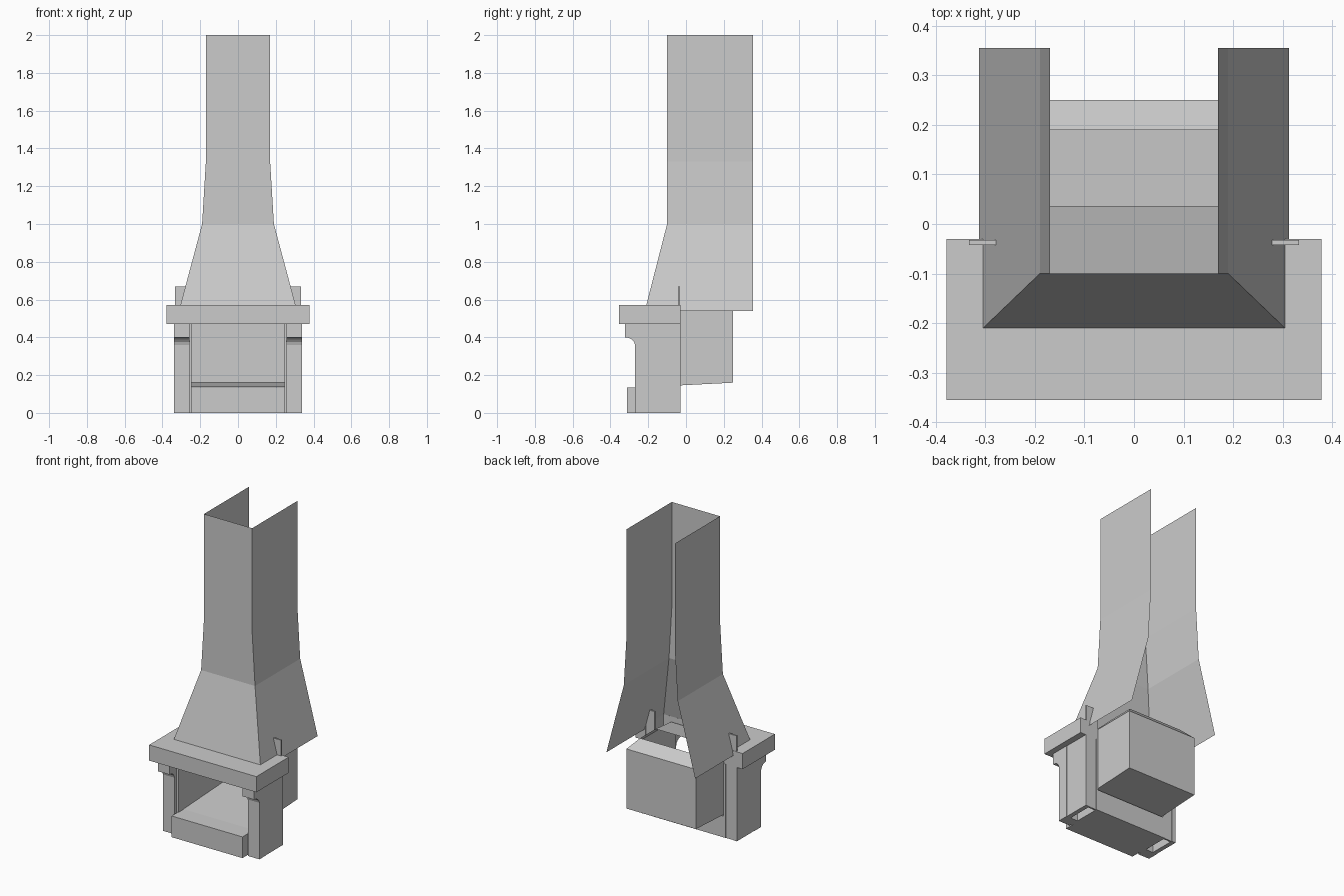
import bpy, bmesh

if "Cube" in bpy.data.objects:
    bpy.data.objects.remove(bpy.data.objects["Cube"])


def make(name, verts, faces, mirror=False):
    me = bpy.data.meshes.new(name)
    me.from_pydata(verts, [], faces)
    bm = bmesh.new()
    bm.from_mesh(me)
    bmesh.ops.recalc_face_normals(bm, faces=bm.faces)
    bm.to_mesh(me)
    bm.free()
    ob = bpy.data.objects.new(name, me)
    bpy.context.collection.objects.link(ob)
    if mirror:
        ob.modifiers.new("mirror", 'MIRROR').use_mirror_merge = False
    return ob


def prism(name, profile, lo, hi, place, mirror=False):
    """Extrude a closed 2D profile from lo to hi; place maps (a, b, t) to xyz."""
    n = len(profile)
    verts = [place(a, b, t) for t in (lo, hi) for a, b in profile]
    faces = [[i, (i + 1) % n, n + (i + 1) % n, n + i] for i in range(n)]
    faces += [list(range(n)), list(range(n, 2 * n))]
    return make(name, verts, faces, mirror)


def along_x(a, b, t):
    return (t, a, b)


def along_z(a, b, t):
    return (a, b, t)


def box(name, x, y, z, mirror=False):
    prof = [(x[0], y[0]), (x[1], y[0]), (x[1], y[1]), (x[0], y[1])]
    return prism(name, prof, z[0], z[1], along_z, mirror)


def loft(name, rows, closed):
    n = len(rows[0])
    faces = [[r * n + i, r * n + (i + 1) % n, (r + 1) * n + (i + 1) % n, (r + 1) * n + i]
             for r in range(len(rows) - 1) for i in range(n if closed else n - 1)]
    return make(name, [v for row in rows for v in row], faces)


# Chimney hood: three thin sheets, open at the back
rings = [(.54, .313, -.218), (1.0, .19, -.1), (1.33, .17, -.1), (2.0, .17, -.1)]
loft("chimney_hood", [[(-x, .355, z), (-x, y, z), (x, y, z), (x, .355, z)]
                      for z, x, y in rings], False)

# U-shaped mantel shelf
shelf = [(-.378, -.355), (.378, -.355), (.378, -.03), (.305, -.03),
         (.305, -.21), (-.305, -.21), (-.305, -.03), (-.378, -.03)]
prism("mantel_shelf", shelf, .47, .57, along_z)

# Pillars with a concave corbel, and their side and inner walls
pillar = [(-.2, 0), (-.27, 0), (-.27, .36), (-.275, .375), (-.287, .389),
          (-.303, .397), (-.322, .4), (-.322, .47), (-.2, .47)]
prism("pillar", pillar, .258, .34, along_x, True)
box("pillar_side", (.31, .338), (-.2, -.03), (0, .47), True)
box("pillar_inner_wall", (.245, .258), (-.25, -.03), (0, .47), True)

# Back flange plates rising past the shelf
box("flange_plate", (.245, .333), (-.042, -.032), (0, .67), True)

# Hearth base
box("hearth_base", (-.25, .25), (-.312, -.03), (0, .135))

# Firebox shell: open front, sloping floor
w, f, b = .245, -.2, .25
make("firebox",
     [(-w, f, .137), (w, f, .137), (w, b, .16), (-w, b, .16),
      (-w, f, .54), (w, f, .54), (w, b, .54), (-w, b, .54)],
     [[0, 1, 2, 3], [1, 2, 6, 5], [3, 0, 4, 7], [2, 3, 7, 6]])

# Smoke throat tapering to an open flue
loft("smoke_throat", [
    [(-w, f, .54), (w, f, .54), (w, b, .54), (-w, b, .54)],
    [(-.19, .036, .6), (.19, .036, .6), (.19, .19, .6), (-.19, .19, .6)]], True)
